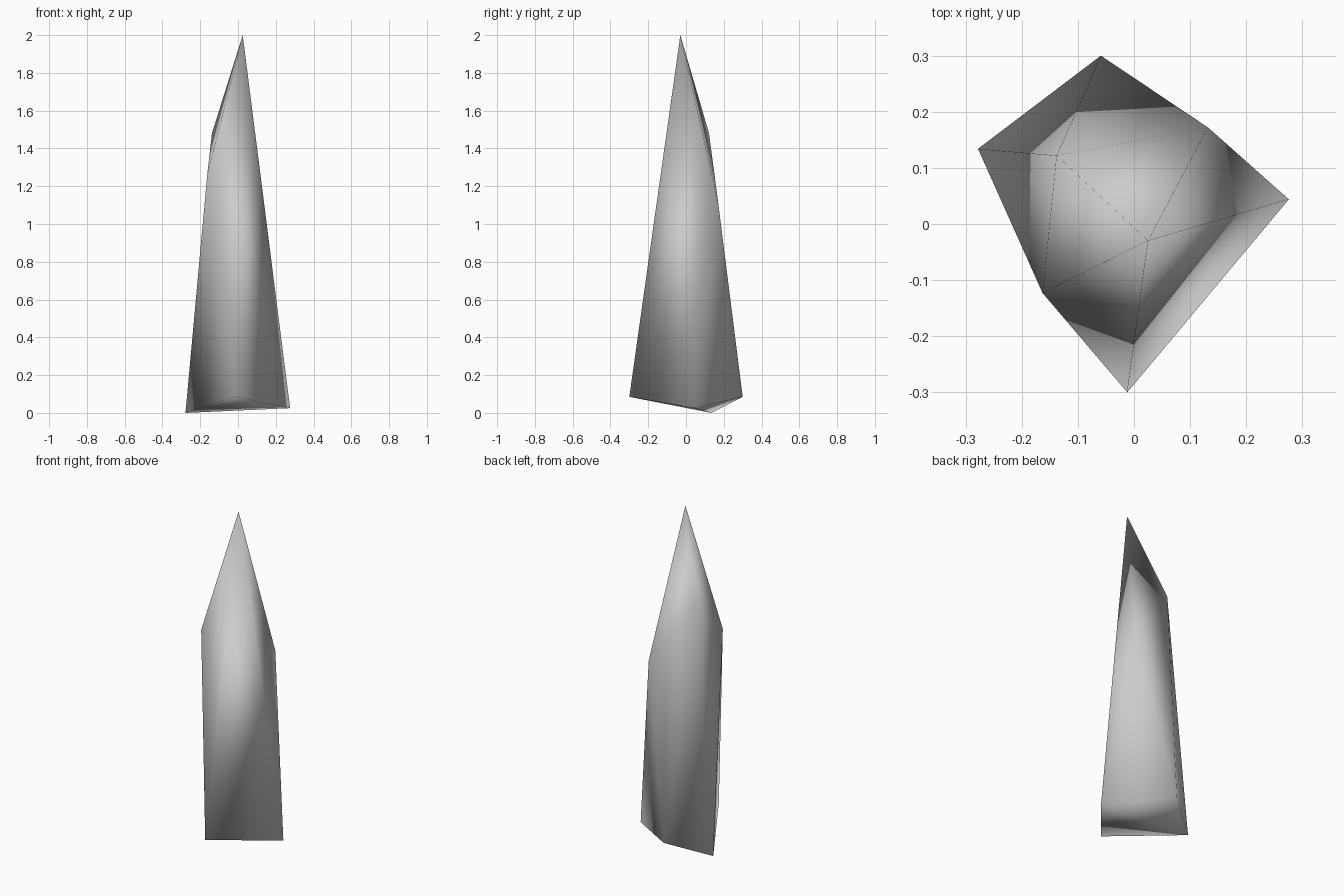
import bpy
import bmesh

cube = bpy.data.objects.get("Cube")
if cube:
    bpy.data.objects.remove(cube, do_unlink=True)

# One plain grey stone material
stone = bpy.data.materials.new("grey stone")
stone.use_nodes = True
GREY = (0.6, 0.6, 0.6, 1.0)
stone.diffuse_color = GREY
stone.node_tree.nodes["Principled BSDF"].inputs["Base Color"].default_value = GREY

# Named corners of the shard: tip, three shoulders, four tilted base corners
corners = {
    "tip": (0.025, -0.03, 2.0),
    "shoulder_back": (-0.138, 0.122, 1.48),
    "shoulder_right": (-0.163, -0.123, 1.26),
    "shoulder_left": (0.132, 0.172, 1.10),
    "base_back": (-0.059, 0.30, 0.085),
    "base_right": (-0.278, 0.134, 0.0),
    "base_front": (-0.012, -0.30, 0.085),
    "base_left": (0.276, 0.044, 0.025),
}

bm = bmesh.new()
vert = {name: bm.verts.new(co) for name, co in corners.items()}


def facet(*names):
    bm.faces.new([vert[n] for n in names])


# Facets fanning out from the tip
rim = ["base_front", "base_left", "shoulder_left", "shoulder_back", "shoulder_right"]
for a, b in zip(rim, rim[1:] + rim[:1]):
    facet("tip", a, b)

# Side facets between shoulders and base
facet("shoulder_left", "base_left", "base_back")
facet("shoulder_left", "base_back", "shoulder_back")
facet("shoulder_back", "base_back", "base_right")
facet("shoulder_back", "base_right", "shoulder_right")
facet("shoulder_right", "base_right", "base_front")

# Underside, folded along its lower diagonal
facet("base_right", "base_left", "base_front")
facet("base_right", "base_back", "base_left")

bmesh.ops.recalc_face_normals(bm, faces=bm.faces[:])
for f in bm.faces:
    f.smooth = True

mesh = bpy.data.meshes.new("crystal_shard")
bm.to_mesh(mesh)
bm.free()
mesh.materials.append(stone)
shard = bpy.data.objects.new("crystal_shard", mesh)
bpy.context.collection.objects.link(shard)
